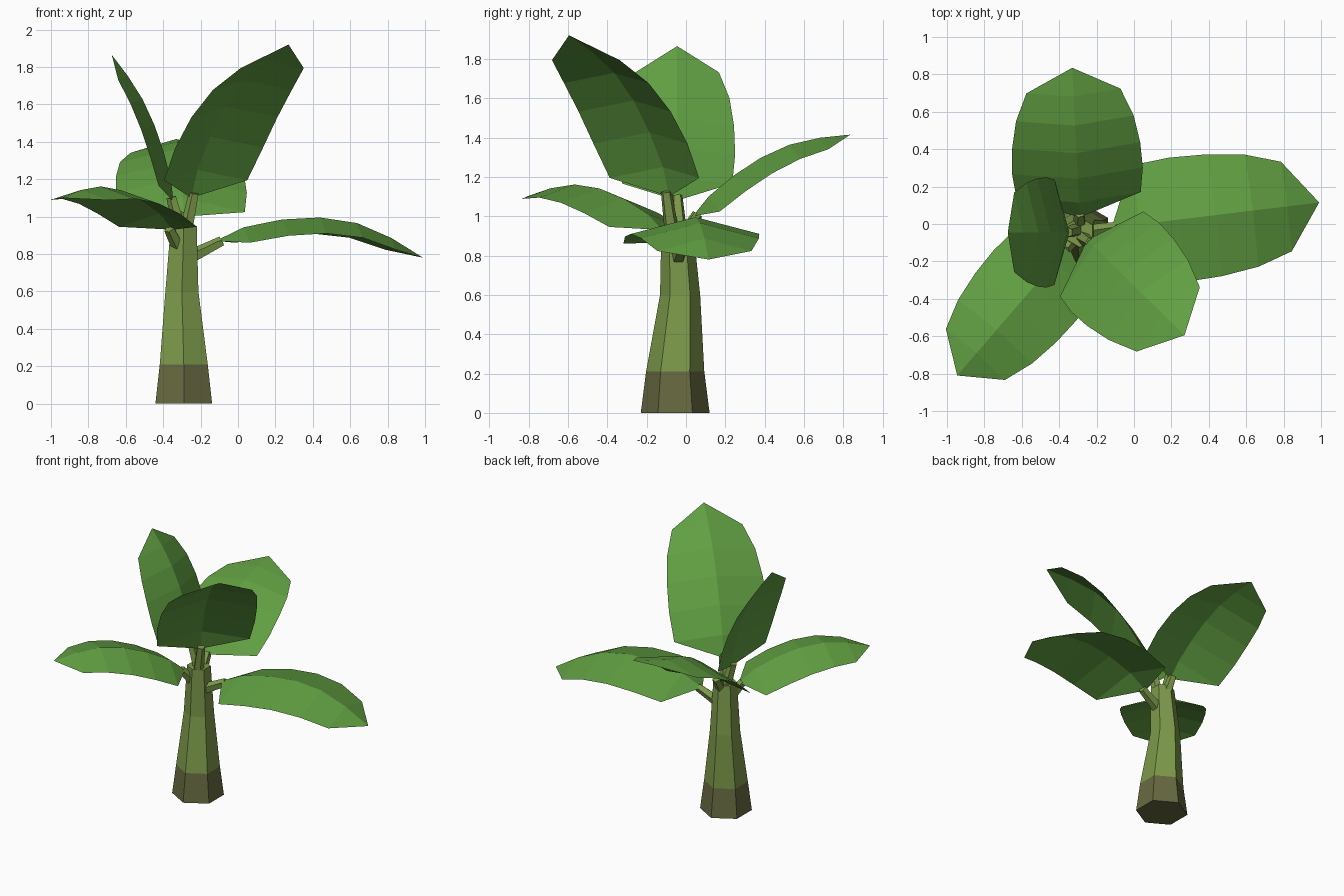
import bpy, bmesh, math
from mathutils import Vector

cube = bpy.data.objects.get("Cube")
if cube:
    bpy.data.objects.remove(cube, do_unlink=True)


def make_material(name, rgb):
    mat = bpy.data.materials.new(name)
    mat.use_nodes = True
    colour = (*rgb, 1.0)
    mat.diffuse_color = colour
    mat.node_tree.nodes["Principled BSDF"].inputs["Base Color"].default_value = colour
    return mat


LEAF = make_material("leaf green", (0.119, 0.345, 0.054))
STALK = make_material("stalk olive green", (0.202, 0.319, 0.069))
BARK = make_material("base brown", (0.136, 0.142, 0.051))


def finish(bm, name, materials, recalc=True):
    if recalc:
        bmesh.ops.recalc_face_normals(bm, faces=bm.faces)
    mesh = bpy.data.meshes.new(name)
    bm.to_mesh(mesh)
    bm.free()
    for mat in materials:
        mesh.materials.append(mat)
    obj = bpy.data.objects.new(name, mesh)
    bpy.context.collection.objects.link(obj)
    return obj


def loft(bm, rings):
    """Join matching rings of points into a closed tube."""
    loops = [[bm.verts.new(p) for p in ring] for ring in rings]
    n = len(loops[0])
    for low, high in zip(loops, loops[1:]):
        for i in range(n):
            j = (i + 1) % n
            bm.faces.new((low[i], low[j], high[j], high[i]))
    bm.faces.new(loops[0][::-1])
    bm.faces.new(loops[-1])


def ring(centre, radius, u, v, sides):
    angles = [math.tau * i / sides for i in range(sides)]
    return [Vector(centre) + radius * (math.cos(a) * u + math.sin(a) * v) for a in angles]


# Six-sided tapering trunk with a brown foot
BARK_TOP = 0.21
X, Y, Z = Vector((1, 0, 0)), Vector((0, 1, 0)), Vector((0, 0, 1))
sections = [((-0.29, -0.055, 0), 0.175), ((-0.29, -0.055, BARK_TOP), 0.148),
            ((-0.3, -0.03, 0.6), 0.102), ((-0.29, -0.045, 0.95), 0.08)]
bm = bmesh.new()
loft(bm, [ring(c, r, Y, -X, 6) for c, r in sections])
for face in bm.faces:
    face.material_index = 1 if face.calc_center_median().z < BARK_TOP else 0
finish(bm, "trunk", [STALK, BARK])


def make_stem(name, start, end, radius):
    start, end = Vector(start), Vector(end)
    axis = (end - start).normalized()
    u = axis.cross(Y).normalized()
    bm = bmesh.new()
    loft(bm, [ring(start, radius * 1.15, u, axis.cross(u), 5),
              ring(end, radius * 0.85, u, axis.cross(u), 5)])
    finish(bm, name, [STALK])


# Leaf rows: place along the chord, share of the arch, share of the half width
ROWS = [(0.13, 0.5, 0.95), (0.31, 0.84, 1), (0.49, 1, 0.98), (0.67, 0.92, 0.9), (0.84, 0.54, 0.72)]
FOLD = 0.26


def make_leaf(name, base, tip, arch, half_width):
    """Arched sheet folded along a raised midrib, pointed at both ends."""
    base, tip = Vector(base), Vector(tip)
    chord = tip - base
    side = Z.cross(chord).normalized()
    up = chord.cross(side).normalized()
    bm = bmesh.new()
    rows = []
    for t, rise, share in ROWS:
        rib = base + chord * t + up * arch * rise
        width = half_width * share
        rows.append([bm.verts.new(rib + side * width * s - up * width * FOLD * abs(s))
                     for s in (1, 0, -1)])
    first, last = bm.verts.new(base), bm.verts.new(tip)
    for i in (0, 1):
        bm.faces.new((first, rows[0][i + 1], rows[0][i]))
        bm.faces.new((last, rows[-1][i], rows[-1][i + 1]))
        for a, b in zip(rows, rows[1:]):
            bm.faces.new((a[i], a[i + 1], b[i + 1], b[i]))
    finish(bm, name, [LEAF], recalc=False)


# Each leaf: name, stem root, leaf base, leaf tip, arch, half width
leaves = [
    ("left_leaf", (-0.24, -0.04, 0.79), (-0.12, -0.02, 0.87), (0.99, 0.115, 0.78), 0.17, 0.335),
    ("back_leaf", (-0.29, -0.02, 0.88), (-0.29, 0.035, 1.0), (-0.33, 0.835, 1.415), 0.105, 0.35),
    ("right_front_leaf", (-0.31, -0.06, 0.82), (-0.35, -0.12, 0.93), (-0.945, -0.81, 1.1), 0.13, 0.29),
    ("tall_front_leaf", (-0.28, -0.07, 0.9), (-0.25, -0.085, 1.1), (0.27, -0.595, 1.92), 0.13, 0.335),
    ("tall_right_leaf", (-0.3, -0.03, 0.9), (-0.345, -0.045, 1.08), (-0.675, -0.045, 1.865), 0.065, 0.295),
]
for name, root, base, tip, arch, half_width in leaves:
    make_leaf(name, base, tip, arch, half_width)
    reach = Vector(base) + (Vector(tip) - Vector(base)) * 0.03
    make_stem(name.replace("leaf", "stem"), root, reach, 0.034)
